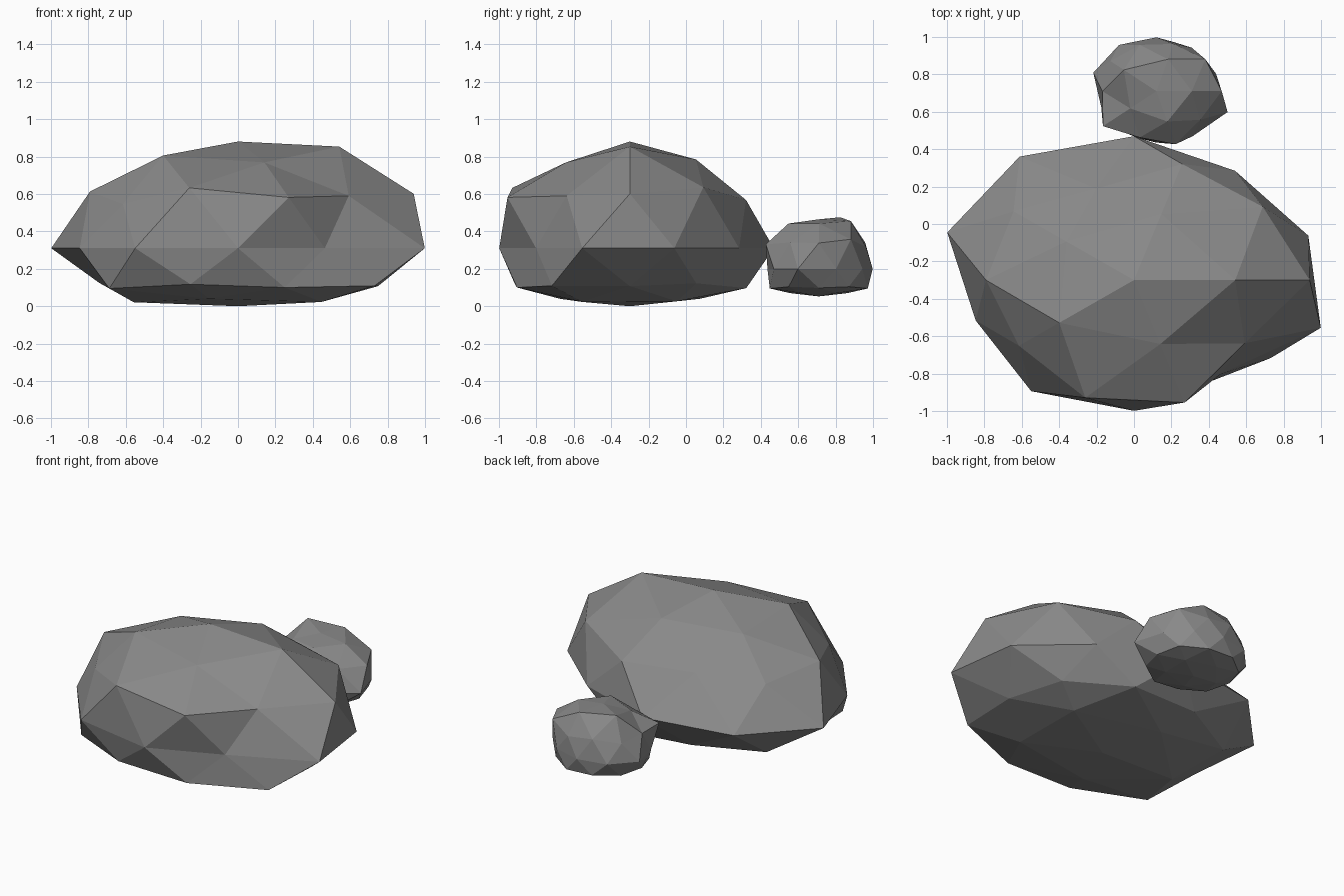
import bpy
import math

stone = bpy.data.materials.new("stone_grey")
stone.diffuse_color = (0.25, 0.25, 0.25, 1)


def ring_order(v):
    """Sort key: height level, then angle around the z axis."""
    angle = round(math.degrees(math.atan2(v.co.y, v.co.x))) % 360
    return (round(v.co.z, 2), angle if math.hypot(v.co.x, v.co.y) > 0.01 else 0)


def make_rock(name, center, scale, flat_start, radii):
    """Faceted ball with a radius per vertex and a flattened underside."""
    bpy.ops.mesh.primitive_ico_sphere_add(subdivisions=2, radius=1, location=center)
    rock = bpy.context.object
    rock.name = name
    for v, r in zip(sorted(rock.data.vertices, key=ring_order), radii):
        x, y, z = (c * r * s for c, s in zip(v.co, scale))
        if z < flat_start:
            z = flat_start + (z - flat_start) * 0.316
        v.co = (x, y, z)
    rock.data.materials.append(stone)
    return rock


# Large boulder: radii listed ring by ring from the bottom up
make_rock("large_boulder", (0, -0.3, 0.31), (1, 0.785, 0.62), -0.164, [
    1.01,
    1.03, 0.95, 1.06, 0.95, 1.05,
    0.88, 0.98, 0.95, 1.00, 0.95,
    0.86, 0.88, 0.83, 0.92, 1.01,
    0.98, 0.92, 0.98, 1.04, 1.05, 0.89, 0.935, 0.89, 0.79, 1.05,
    1.05, 0.93, 0.89, 0.85, 0.98,
    1.00, 0.77, 0.93, 0.99, 0.86,
    1.03, 0.90, 0.85, 0.94, 0.87,
    0.92])

# Small rock behind it
make_rock("small_rock", (0.12, 0.71, 0.2), (1, 0.9, 0.79), -0.0845, [
    0.36,
    0.34, 0.34, 0.34, 0.34, 0.34,
    0.34, 0.36, 0.34, 0.34, 0.36,
    0.34, 0.34, 0.32, 0.33, 0.34,
    0.335, 0.32, 0.32, 0.34, 0.355, 0.31, 0.30, 0.305, 0.33, 0.40,
    0.39, 0.33, 0.34, 0.395, 0.37,
    0.38, 0.34, 0.34, 0.34, 0.34,
    0.36, 0.38, 0.41, 0.33, 0.36,
    0.335])
